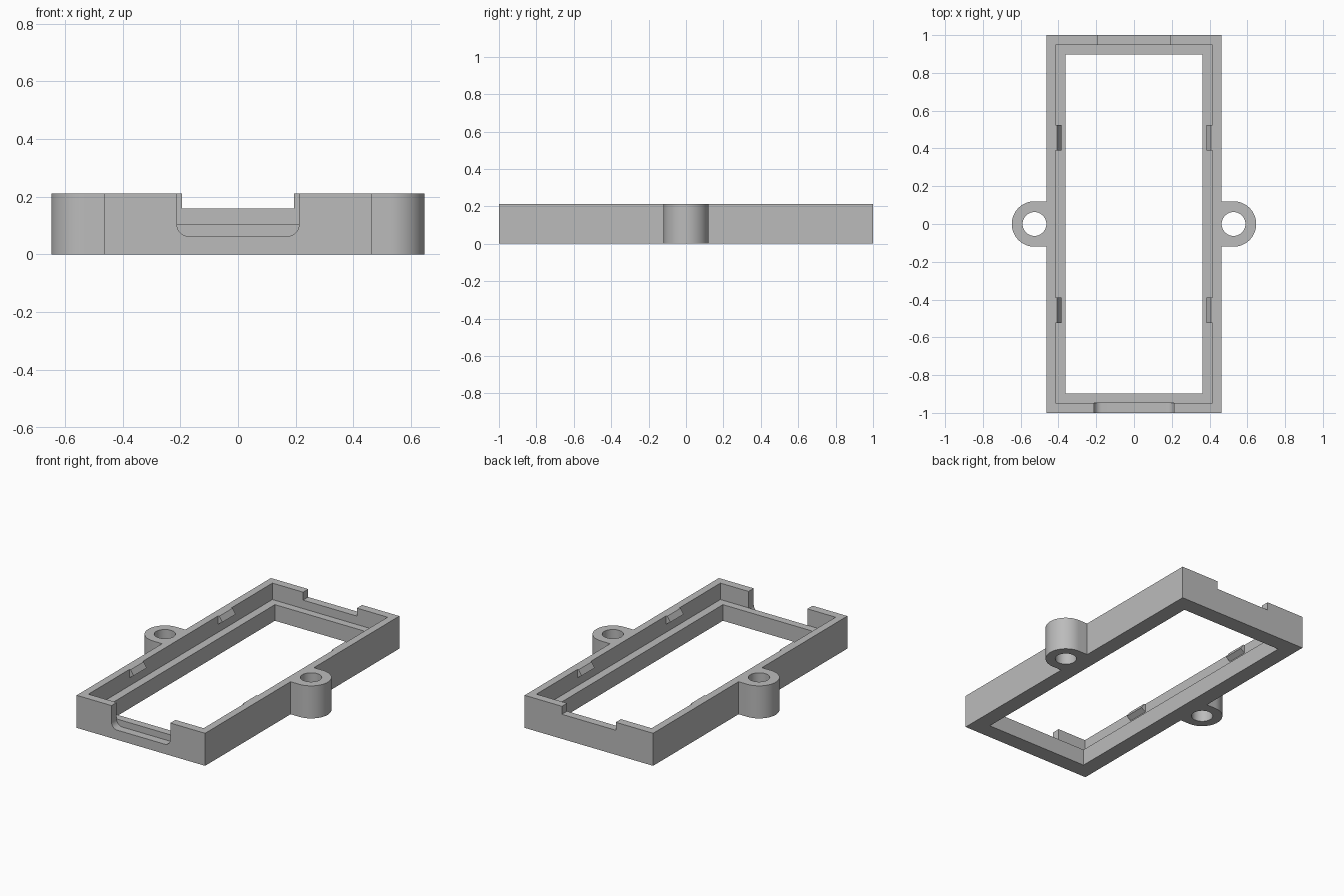
import bpy, bmesh
from math import sin, cos, pi
from mathutils import Vector

if "Cube" in bpy.data.objects:
    bpy.data.objects.remove(bpy.data.objects["Cube"], do_unlink=True)

HEIGHT = 0.212
WALL_X, WALL_Y = 0.463, 1.0        # outside of the wall
CAVITY_X, CAVITY_Y = 0.415, 0.947  # inside of the wall
OPEN_X, OPEN_Y = 0.362, 0.897      # inside of the ledge
LEDGE_Z = 0.105

grey = bpy.data.materials.new("plain grey")
grey.use_nodes = True
grey.diffuse_color = (0.5, 0.5, 0.5, 1)
grey.node_tree.nodes["Principled BSDF"].inputs["Base Color"].default_value = grey.diffuse_color


def prism(name, outline, axis, start, end):
    """Extrude a 2D outline along the z or y axis."""
    bm = bmesh.new()
    place = (lambda a, b: (a, b, start)) if axis == "z" else (lambda a, b: (a, start, b))
    face = bm.faces.new([bm.verts.new(place(a, b)) for a, b in outline])
    extruded = bmesh.ops.extrude_face_region(bm, geom=[face])["geom"]
    shift = Vector((0, 0, end - start)) if axis == "z" else Vector((0, end - start, 0))
    bmesh.ops.translate(bm, vec=shift,
                        verts=[v for v in extruded if isinstance(v, bmesh.types.BMVert)])
    bmesh.ops.recalc_face_normals(bm, faces=bm.faces)
    mesh = bpy.data.meshes.new(name)
    bm.to_mesh(mesh)
    bm.free()
    mesh.materials.append(grey)
    obj = bpy.data.objects.new(name, mesh)
    bpy.context.collection.objects.link(obj)
    return obj


def rect(x, y):
    return [(-x, -y), (x, -y), (x, y), (-x, y)]


def arc(cx, cy, radius, begin, end, steps):
    return [(cx + radius * cos(begin + (end - begin) * i / steps),
             cy + radius * sin(begin + (end - begin) * i / steps)) for i in range(steps + 1)]


def activate(obj):
    bpy.ops.object.select_all(action="DESELECT")
    obj.select_set(True)
    bpy.context.view_layer.objects.active = obj


def cut(obj, cutter):
    """Subtract the cutter, then discard it."""
    cutter.hide_render = True
    mod = obj.modifiers.new("cut", "BOOLEAN")
    mod.operation, mod.solver, mod.object = "DIFFERENCE", "EXACT", cutter
    activate(obj)
    bpy.ops.object.modifier_apply(modifier=mod.name)
    bpy.data.objects.remove(cutter, do_unlink=True)


# Rectangular frame with an inner ledge
frame = prism("frame", rect(WALL_X, WALL_Y), "z", 0, HEIGHT)
cut(frame, prism("opening_cutter", rect(OPEN_X, OPEN_Y), "z", -0.1, 0.4))
cut(frame, prism("cavity_cutter", rect(CAVITY_X, CAVITY_Y), "z", LEDGE_Z, 0.4))

# Deep front notch with rounded lower corners
half, floor, r = 0.212, 0.063, 0.042
notch = ([(half, 0.4), (-half, 0.4)]
         + arc(-half + r, floor + r, r, pi, 1.5 * pi, 8)
         + arc(half - r, floor + r, r, 1.5 * pi, 2 * pi, 8))
cut(frame, prism("front_notch_cutter", notch, "y", -1.1, -CAVITY_Y))

# Shallow square back notch
back = [(-0.194, 0.16), (0.194, 0.16), (0.194, 0.4), (-0.194, 0.4)]
cut(frame, prism("back_notch_cutter", back, "y", CAVITY_Y - 0.01, 1.1))

for side, label in ((1, "left"), (-1, "right")):
    # Screw ear: rounded tab with a through hole
    outline = [(WALL_X, -0.12)] + arc(0.527, 0, 0.12, -pi / 2, pi / 2, 32) + [(WALL_X, 0.12)]
    ear = prism(label + "_screw_ear", [(side * x, y) for x, y in outline], "z", 0, HEIGHT)
    hole = arc(side * 0.527, 0, 0.063, 0, 2 * pi, 48)[:-1]
    cut(ear, prism("hole_cutter", hole, "z", -0.1, 0.4))
    activate(ear)
    bpy.ops.object.shade_smooth_by_angle(angle=pi / 6)

    # Wedge-shaped snap clips along the inner wall
    for y, end in ((-0.457, "front"), (0.457, "back")):
        wedge = [(CAVITY_X, HEIGHT), (0.407, HEIGHT), (0.385, 0.178), (CAVITY_X, 0.158)]
        prism(f"{label}_{end}_snap_clip", [(side * x, z) for x, z in wedge],
              "y", y - 0.068, y + 0.068)

activate(frame)
bpy.ops.object.shade_smooth_by_angle(angle=pi / 6)
